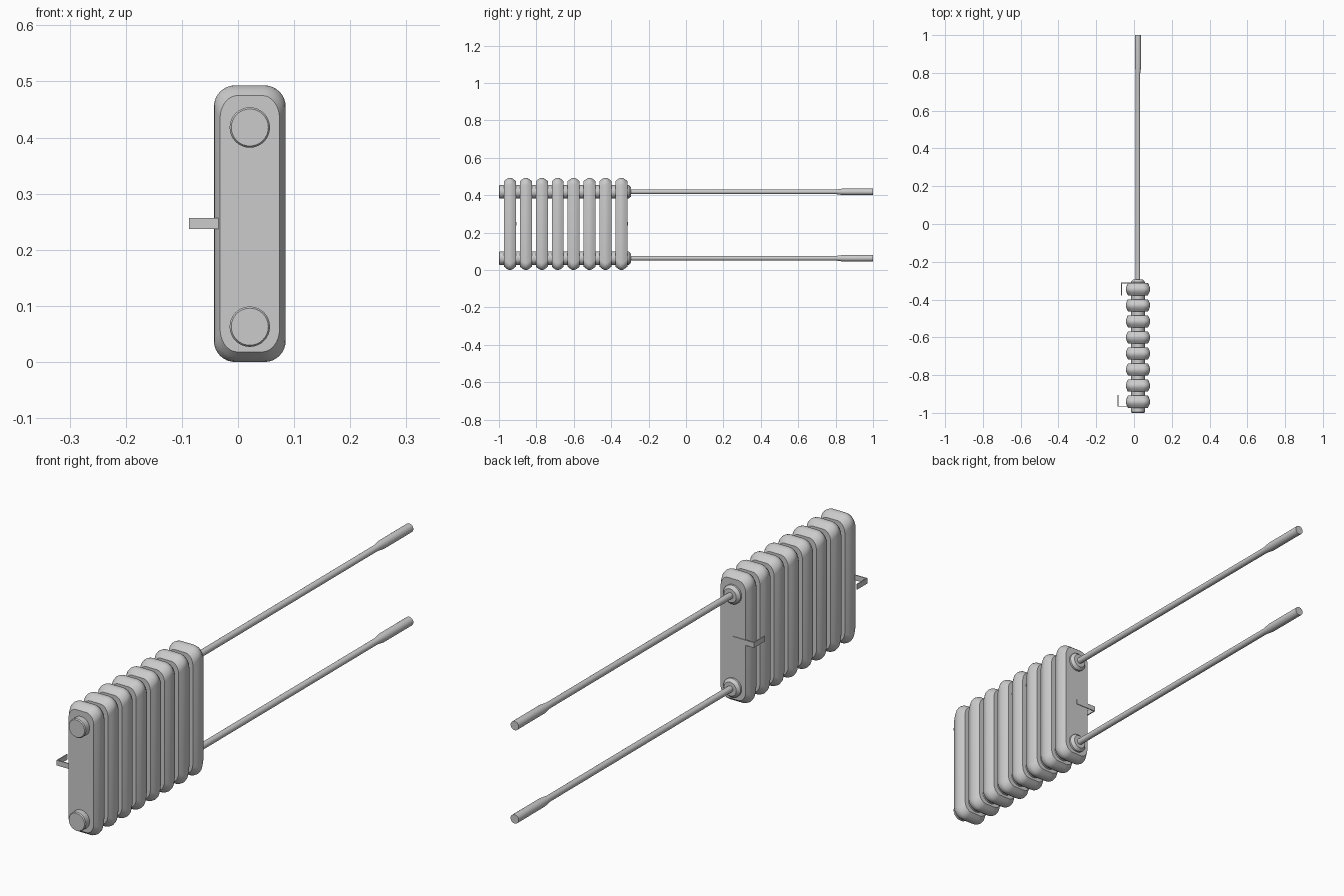
import bpy, bmesh, math

cube = bpy.data.objects.get("Cube")
if cube:
    bpy.data.objects.remove(cube)

metal = bpy.data.materials.new("grey_metal")
metal.use_nodes = True
GREY = (0.6, 0.6, 0.6, 1)
metal.diffuse_color = GREY
metal.node_tree.nodes["Principled BSDF"].inputs["Base Color"].default_value = GREY

CX, CZ = 0.021, 0.2465       # centre line of the radiator body
PIPE_Z = {"upper": 0.418, "lower": 0.063}


def loft(name, rings, angle=30):
    """Skin matching rings of points and cap both ends."""
    bm = bmesh.new()
    loops = [[bm.verts.new(p) for p in ring] for ring in rings]
    n = len(loops[0])
    for a, b in zip(loops, loops[1:]):
        for i in range(n):
            j = (i + 1) % n
            bm.faces.new((a[i], a[j], b[j], b[i]))
    bm.faces.new(loops[0])
    bm.faces.new(loops[-1])
    bmesh.ops.recalc_face_normals(bm, faces=bm.faces)
    mesh = bpy.data.meshes.new(name)
    bm.to_mesh(mesh)
    bm.free()
    mesh.materials.append(metal)
    obj = bpy.data.objects.new(name, mesh)
    bpy.context.collection.objects.link(obj)
    bpy.ops.object.select_all(action='DESELECT')
    obj.select_set(True)
    bpy.context.view_layer.objects.active = obj
    bpy.ops.object.shade_smooth_by_angle(angle=math.radians(angle))
    return obj


def rounded_ring(y, hx, hz, rx, rz, steps=8):
    """Rounded rectangle in the xz plane."""
    pts = []
    for q, (sx, sz) in enumerate([(1, 1), (-1, 1), (-1, -1), (1, -1)]):
        for k in range(steps + 1):
            a = math.pi / 2 * (q + k / steps)
            pts.append((CX + sx * (hx - rx) + rx * math.cos(a), y,
                        CZ + sz * (hz - rz) + rz * math.sin(a)))
    return pts


def turned(name, z, profile, segments=32):
    """Round bar along y from (y, radius) pairs."""
    turn = [2 * math.pi * i / segments for i in range(segments)]
    return loft(name, [[(CX + r * math.cos(a), y, z + r * math.sin(a)) for a in turn]
                       for y, r in profile])


# Eight fins with flat faces and a bulging rim
RIM = [(-0.032, 1.0), (-0.021, 0.5), (-0.010, 0.1), (0, 0),
       (0.010, 0.1), (0.021, 0.5), (0.032, 1.0)]
for i in range(8):
    y = -0.941 + i * 0.0851
    loft(f"fin_{i + 1}", [
        rounded_ring(y + dy, 0.064 - 0.011 * t, 0.2465 - 0.018 * t,
                     0.038 - 0.007 * t, 0.038 + 0.003 * t) for dy, t in RIM], 40)

# Header pipes through the fins, and the supply rods behind them
for side, z in PIPE_Z.items():
    turned(f"{side}_header_pipe", z, [(-1.0, 0.033), (-0.996, 0.036),
                                      (-0.306, 0.036), (-0.295, 0.026)])
    turned(f"{side}_supply_rod", z, [(-0.31, 0.012), (0.80, 0.012), (0.835, 0.017),
                                     (1.0, 0.017)], 24)


# Thin L-shaped wall brackets
def bracket(name, x_out, y_arm, y_tip, thick=0.004):
    s = math.copysign(thick, y_tip - y_arm)
    outline = [(x_out, y_arm), (CX, y_arm), (CX, y_arm + s),
               (x_out + thick, y_arm + s), (x_out + thick, y_tip), (x_out, y_tip)]
    loft(name, [[(x, y, z) for x, y in outline] for z in (0.237, 0.257)])


bracket("front_wall_bracket", -0.087, -0.967, -0.905)
bracket("rear_wall_bracket", -0.068, -0.311, -0.378)
